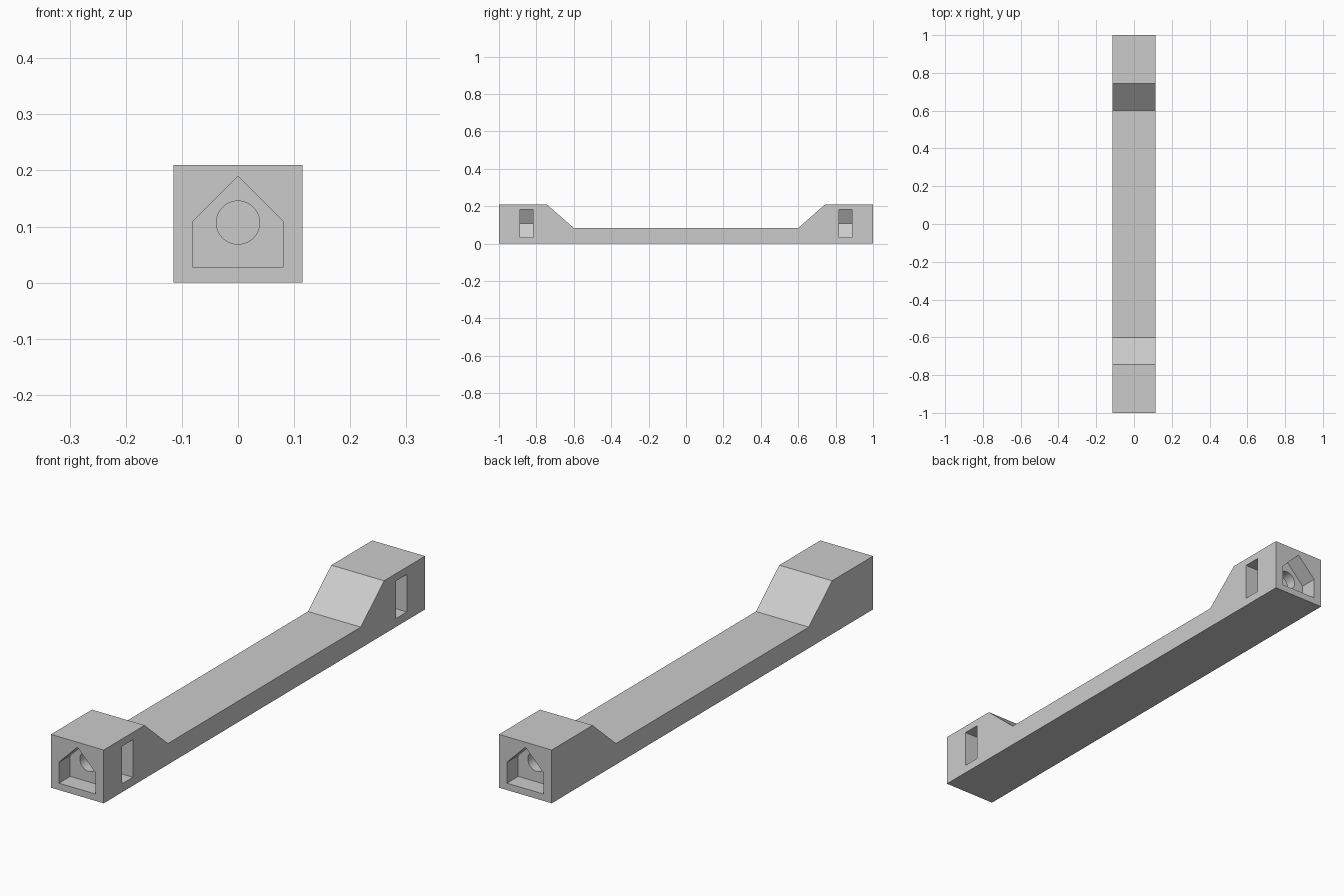
import bpy
import math

if "Cube" in bpy.data.objects:
    bpy.data.objects.remove(bpy.data.objects["Cube"], do_unlink=True)

gray = bpy.data.materials.new("plain_gray")
gray.use_nodes = True
color = (0.6, 0.6, 0.6, 1)
gray.diffuse_color = color
gray.node_tree.nodes["Principled BSDF"].inputs["Base Color"].default_value = color


def prism(name, points, axis, start, end):
    """Extrude a closed profile along x (points are y, z) or y (points are x, z)."""
    n = len(points)
    verts = []
    for d in (start, end):
        verts += [(d, a, b) if axis == "x" else (a, d, b) for a, b in points]
    faces = [tuple(range(n))[::-1], tuple(range(n, 2 * n))]
    faces += [(i, (i + 1) % n, (i + 1) % n + n, i + n) for i in range(n)]
    flip = (start > end) != (axis == "y")
    if flip:
        faces = [f[::-1] for f in faces]
    mesh = bpy.data.meshes.new(name)
    mesh.from_pydata(verts, [], faces)
    mesh.materials.append(gray)
    obj = bpy.data.objects.new(name, mesh)
    bpy.context.collection.objects.link(obj)
    return obj


# Bar with a raised block and ramp at each end
half = [(0.6, 0.083), (0.745, 0.21), (1, 0.21), (1, 0)]
profile = [(-y, z) for y, z in reversed(half)] + half
bar = prism("handle_bar", profile[::-1], "x", 0.115, -0.115)

# Cut shapes shared by both ends
mid = 0.107
radius = 0.0385
house = [(-0.08, 0.027), (0.08, 0.027), (0.08, 0.11), (0, 0.19), (-0.08, 0.11)]
circle = [(radius * math.cos(math.tau * i / 48), mid + radius * math.sin(math.tau * i / 48))
          for i in range(48)]
flat = 0.074
side = flat / math.sqrt(3)
nut = [(-2 * side, mid), (-side, mid - flat), (0.15, mid - flat),
       (0.15, mid + flat), (-side, mid + flat)]

cutters = []
for end, s in (("front", -1), ("back", 1)):
    cutters += [
        prism(end + "_pocket_cutter", house, "y", s * 0.93, s * 1.05),
        prism(end + "_nut_slot_cutter", nut, "y", s * 0.818, s * 0.887),
        prism(end + "_bolt_hole_cutter", circle, "y", s * 0.76, s * 0.95),
    ]

# Carve the pockets, nut slots and bolt holes
for cutter in cutters:
    mod = bpy.context.view_layer.objects
    mod.active = bar
    cut = bar.modifiers.new(cutter.name, "BOOLEAN")
    cut.operation = "DIFFERENCE"
    cut.solver = "EXACT"
    cut.object = cutter
    cutter.hide_render = True
    bpy.ops.object.modifier_apply(modifier=cut.name)
for cutter in cutters:
    bpy.data.objects.remove(cutter, do_unlink=True)

# Smooth only the round holes
bpy.ops.object.select_all(action="DESELECT")
bar.select_set(True)
bpy.ops.object.shade_smooth_by_angle(angle=math.radians(25))
